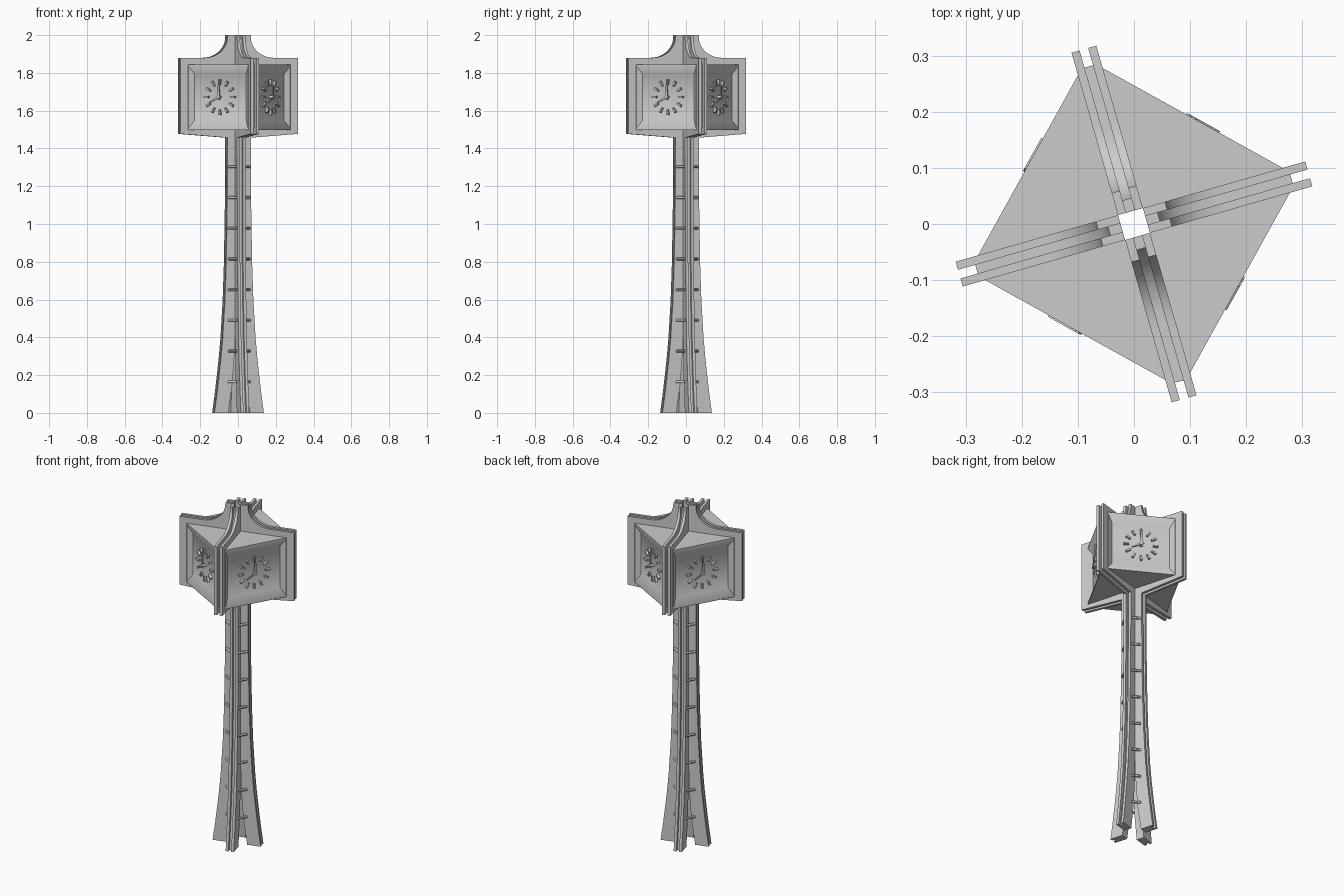
import bpy, bmesh
from math import radians, cos, sin, pi
from mathutils import Matrix, Vector

if "Cube" in bpy.data.objects:
    bpy.data.objects.remove(bpy.data.objects["Cube"])

TURN = radians(16)          # rotation of the whole cross of fins
HALF = 0.023                # half thickness of a fin


def finish(name, bm, angle):
    bmesh.ops.recalc_face_normals(bm, faces=bm.faces)
    me = bpy.data.meshes.new(name)
    bm.to_mesh(me)
    bm.free()
    ob = bpy.data.objects.new(name, me)
    ob.rotation_euler.z = angle
    bpy.context.collection.objects.link(ob)
    return ob


def slab(bm, pts, axis, a, b):
    """Extrude an (x, z) outline along y from a to b."""
    lo = [bm.verts.new((x, a, z)) for x, z in pts]
    f = bm.faces.new(lo)
    ext = bmesh.ops.extrude_face_region(bm, geom=[f])
    vs = [v for v in ext['geom'] if isinstance(v, bmesh.types.BMVert)]
    bmesh.ops.translate(bm, verts=vs, vec=(0, b - a, 0))


def fin_outline(c, d):
    """Fin silhouette as (radius, height); c, d = inset on column and head."""
    pts = [(0.06, 0)]
    for r, z in [(.136, 0), (.122, .1), (.11, .2), (.099, .3), (.09, .4), (.078, .6),
                 (.071, .8), (.066, 1.1), (.064, 1.457)]:
        pts.append((r - c, z + (d if z > 1.4 else 0)))
    pts += [(.324 - d, 1.477 + d), (.324 - d, 1.88 - d)]
    # concave sweep from head up to the neck
    for i in range(13):
        t = i / 12 * pi / 2
        pts.append((.19 - c - (.126 * sin(t)), 1.99 - d - .11 * cos(t)))
    pts += [(.064 - c, 2 - c), (HALF, 2 - c), (HALF, .45), (.027, .3), (.038, .15)]
    return pts


# Fins: two outer plates with a recessed core between them
for k in range(4):
    ang = TURN + k * pi / 2
    for side, (a, b) in (("left", (.008, HALF)), ("right", (-HALF, -.008))):
        bm = bmesh.new()
        slab(bm, fin_outline(0, 0), 'y', a, b)
        finish(f"fin_{k + 1}_{side}_plate", bm, ang)
    bm = bmesh.new()
    slab(bm, fin_outline(.018, .032), 'y', -.008, .008)
    finish(f"fin_{k + 1}_core", bm, ang)


def clock_housing(bm):
    """Triangular wedge between two fins with a bevelled recess in front (+y)."""
    z0, z1, hw, front, dial = 1.497, 1.845, .184, .216, .192

    def ring(w, y, a, b):
        return [bm.verts.new(p) for p in ((-w, y, a), (w, y, a), (w, y, b), (-w, y, b))]
    rings = [ring(hw, front, z0, z1), ring(hw - .004, front, z0 + .01, z1 - .01),
             ring(hw - .028, dial, z0 + .052, z1 - .052)]
    for p, q in zip(rings, rings[1:]):
        for i in range(4):
            j = (i + 1) % 4
            bm.faces.new((p[i], p[j], q[j], q[i]))
    bm.faces.new(rings[-1])
    lo, hi = bm.verts.new((0, .0325, z0)), bm.verts.new((0, .0325, z1))
    a, b, c, d = rings[0]
    for f in ((a, b, lo), (c, d, hi), (b, c, hi, lo), (d, a, lo, hi)):
        bm.faces.new(f)


def radial_bar(bm, ang, r0, r1, w0, w1, y0, y1):
    """Tapered bar on the dial, pointing at ang (clockwise from 12)."""
    d = Vector((-sin(ang), cos(ang)))   # +x is to the left when seen from outside
    n = Vector((d.y, -d.x))
    o = Vector((0, 1.672))
    pts = [o + d * r0 - n * w0, o + d * r0 + n * w0, o + d * r1 + n * w1, o + d * r1 - n * w1]
    slab(bm, pts, 'y', y0, y1)


for k in range(4):
    ang = TURN + pi / 4 + k * pi / 2 - pi / 2   # local +y points outward
    bm = bmesh.new()
    clock_housing(bm)
    finish(f"clock_housing_{k + 1}", bm, ang)

    # Hour marks
    bm = bmesh.new()
    for h in range(12):
        radial_bar(bm, h * pi / 6, .066, .094, .0045, .0055, .19, .206)
    finish(f"hour_marks_{k + 1}", bm, ang)

    # Hands and hub, set at eight o'clock
    bm = bmesh.new()
    radial_bar(bm, 0, -.015, .094, .0065, .003, .208, .214)
    radial_bar(bm, radians(242), -.012, .06, .006, .003, .214, .219)
    bmesh.ops.create_cone(bm, cap_ends=True, segments=16, radius1=.008, radius2=.008, depth=.03,
                          matrix=Matrix.Translation((0, .204, 1.672)) @ Matrix.Rotation(pi / 2, 4, 'X'))
    finish(f"clock_hands_{k + 1}", bm, ang)

    # Tie bars bridging neighbouring fins
    bm = bmesh.new()
    for i in range(8):
        bmesh.ops.create_cone(bm, cap_ends=True, segments=12, radius1=.007, radius2=.007, depth=.052,
                              matrix=Matrix.Translation((0, .056, .165 + i * .1625))
                              @ Matrix.Rotation(pi / 2, 4, 'Y'))
    finish(f"tie_bars_{k + 1}", bm, ang)

# Smooth the curved surfaces, keep the edges crisp
bpy.ops.object.select_all(action='SELECT')
bpy.context.view_layer.objects.active = bpy.context.collection.objects[0]
bpy.ops.object.shade_smooth_by_angle(angle=radians(30))
